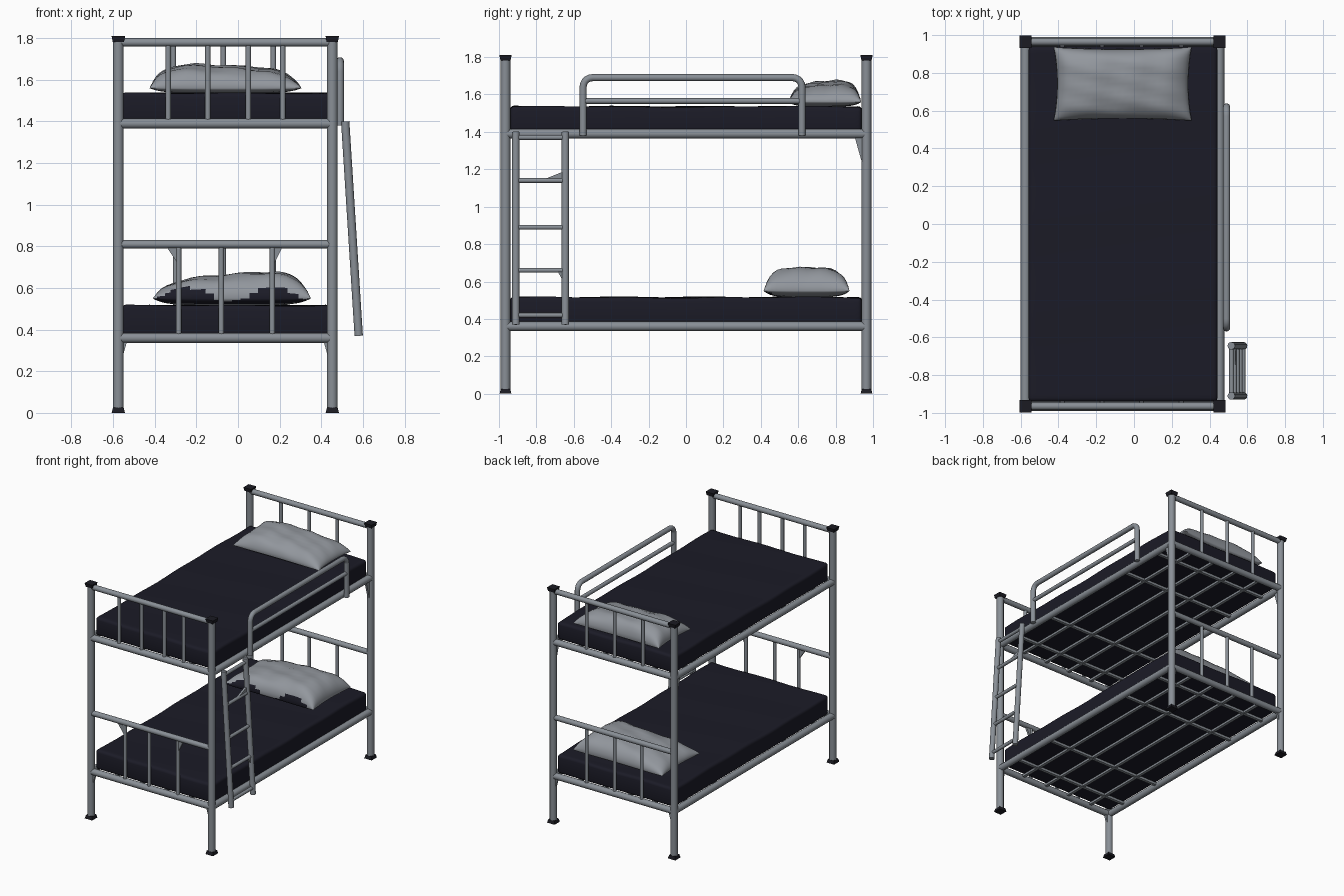
import bpy, bmesh, math
from mathutils import Vector

cube = bpy.data.objects.get("Cube")
if cube:
    bpy.data.objects.remove(cube, do_unlink=True)


def material(name, rgb):
    m = bpy.data.materials.new(name)
    m.use_nodes = True
    m.diffuse_color = (*rgb, 1)
    bsdf = m.node_tree.nodes["Principled BSDF"]
    bsdf.inputs["Base Color"].default_value = (*rgb, 1)
    bsdf.inputs["Roughness"].default_value = 0.7
    return m


METAL = material("grey_metal", (0.25, 0.275, 0.305))
NAVY = material("navy_cloth", (0.011, 0.011, 0.02))
LINEN = material("pale_linen", (0.29, 0.31, 0.34))
RUBBER = material("black_rubber", (0.011, 0.011, 0.016))


def add(name, mesh, *mats, angle=40):
    obj = bpy.data.objects.new(name, mesh)
    bpy.context.collection.objects.link(obj)
    for m in mats:
        mesh.materials.append(m)
    bpy.ops.object.select_all(action="DESELECT")
    obj.select_set(True)
    bpy.context.view_layer.objects.active = obj
    bpy.ops.object.shade_smooth_by_angle(angle=math.radians(angle))
    return obj


def add_bmesh(name, bm, *mats, angle=40):
    bmesh.ops.recalc_face_normals(bm, faces=bm.faces[:])
    mesh = bpy.data.meshes.new(name)
    bm.to_mesh(mesh)
    bm.free()
    return add(name, mesh, *mats, angle=angle)


def tube(name, pts, r):
    """Round steel tube swept along a path."""
    cu = bpy.data.curves.new(name, "CURVE")
    cu.dimensions = "3D"
    cu.bevel_depth, cu.bevel_resolution, cu.use_fill_caps = r, 4, True
    sp = cu.splines.new("POLY")
    sp.points.add(len(pts) - 1)
    for p, co in zip(sp.points, pts):
        p.co = (*co, 1)
    tmp = bpy.data.objects.new(name + "_path", cu)
    bpy.context.collection.objects.link(tmp)
    bpy.context.view_layer.update()
    dg = bpy.context.evaluated_depsgraph_get()
    mesh = bpy.data.meshes.new_from_object(tmp.evaluated_get(dg))
    bpy.data.objects.remove(tmp, do_unlink=True)
    mesh.materials.clear()
    return add(name, mesh, METAL, angle=60)


def block(name, center, size, mat, taper=1.0):
    """Box whose top is scaled by taper."""
    bm = bmesh.new()
    bmesh.ops.create_cube(bm, size=1)
    for v in bm.verts:
        k = taper if v.co.z > 0 else 1
        v.co = Vector((v.co.x * size[0] * k, v.co.y * size[1] * k, v.co.z * size[2])) + Vector(center)
    return add_bmesh(name, bm, mat)


def gusset(name, corner, along, drop):
    """Thin triangular bracket below a rail, reaching along it and down."""
    c, along = Vector(corner), Vector(along)
    side = along.cross(Vector((0, 0, 1))).normalized() * 0.008
    bm = bmesh.new()
    tri = bm.faces.new([bm.verts.new(p - side) for p in (c, c + along, c - Vector((0, 0, drop)))])
    ext = bmesh.ops.extrude_face_region(bm, geom=[tri])["geom"]
    bmesh.ops.translate(bm, vec=side * 2, verts=[e for e in ext if isinstance(e, bmesh.types.BMVert)])
    return add_bmesh(name, bm, METAL)


def mattress(name, z0, z1):
    """Thin soft slab with rounded edges and a faintly rumpled top."""
    bm = bmesh.new()
    bmesh.ops.create_cube(bm, size=1)
    for v in bm.verts:
        v.co = Vector((v.co.x * 1.0 - 0.058, v.co.y * 1.88, v.co.z * (z1 - z0) + (z0 + z1) / 2))
    bmesh.ops.bevel(bm, geom=bm.edges[:], offset=0.02, segments=3, profile=0.5, affect="EDGES")
    for axis, half, n in ((0, 0.46, 10), (1, 0.9, 18)):
        for i in range(n + 1):
            co, no = Vector(), Vector()
            co[axis] = -half + 2 * half * i / n - (0.058 if axis == 0 else 0)
            no[axis] = 1
            bmesh.ops.bisect_plane(bm, geom=bm.verts[:] + bm.edges[:] + bm.faces[:],
                                   plane_co=co, plane_no=no)
    for v in bm.verts:
        if v.co.z > z1 - 0.03:
            v.co.z += 0.005 * math.sin(9 * v.co.y + 5 * v.co.x) * math.cos(7 * v.co.x - 4 * v.co.y)
    return add_bmesh(name, bm, NAVY)


def pillow(name, center, size, tilt, lift, under, tucked=False):
    """Cushion: two domed grids sewn at a pinched edge, with wrinkles."""
    bm = bmesh.new()
    for side in (1, -1):
        grid = bmesh.ops.create_grid(bm, x_segments=28, y_segments=20, size=1)
        for v in grid["verts"]:
            u, w = math.sin(v.co.x * math.pi / 2), math.sin(v.co.y * math.pi / 2)
            dome = max(0, (1 - u ** 4) * (1 - w ** 4)) ** 0.5
            fold = 1 + 0.07 * math.sin(8 * u + 5 * w) * math.cos(6 * w - 3 * u)
            height = (size[2] * fold + tilt * u + lift * w) if side > 0 else -under
            v.co = Vector((u * size[0] / 2 * (1 - 0.05 * (1 - w * w)),
                           w * size[1] / 2 * (1 - 0.06 * (1 - u * u)),
                           height * dome)) + Vector(center)
    bmesh.ops.remove_doubles(bm, verts=bm.verts[:], dist=0.0003)
    if tucked:  # dark blanket folded against the lower front
        for f in bm.faces:
            c = f.calc_center_median() - Vector(center)
            if c.y < -size[1] * 0.38 and c.z < 0.02 + 0.035 * math.sin(15 * c.x - 1.4):
                f.material_index = 1
    return add_bmesh(name, bm, LINEN, NAVY, angle=50)


XR, XL, Y = -0.575, 0.453, 0.965

# Corner posts with feet and caps
for xn, x in (("right", XR), ("left", XL)):
    for yn, y in (("front", -Y), ("back", Y)):
        tag = f"{yn}_{xn}"
        tube(f"{tag}_post", [(x, y, 0.01), (x, y, 1.79)], 0.026)
        block(f"{tag}_foot", (x, y, 0.0125), (0.064, 0.064, 0.025), RUBBER, 0.8)
        block(f"{tag}_cap", (x, y, 1.796), (0.054, 0.054, 0.028), RUBBER, 1.2)
        inward = 0.035 if x < 0 else -0.035
        gusset(f"{tag}_leg_bracket", (x, y, 0.345), (inward * 1.2, 0, 0), 0.15)
    gusset(f"back_{xn}_rail_bracket", (x, Y - 0.02, 1.38), (0, -0.045, 0), 0.16)

# Two bunks: frame, slats, end panels, mattress
BARS = {("lower", "front"): (-0.285, -0.08, 0.165), ("lower", "back"): (-0.3, -0.07, 0.17),
        ("upper", "front"): (-0.335, -0.145, 0.05, 0.215), ("upper", "back"): (-0.31, -0.07, 0.17)}
for level, z, top in (("lower", 0.36, 0.81), ("upper", 1.39, 1.78)):
    for xn, x in (("right", XR), ("left", XL)):
        tube(f"{level}_{xn}_side_rail", [(x, -Y, z), (x, Y, z)], 0.025)
    for yn, y in (("front", -Y), ("back", Y)):
        tube(f"{level}_{yn}_end_rail", [(XR, y, z), (XL, y, z)], 0.024)
        tube(f"{level}_{yn}_top_rail", [(XR, y, top), (XL, y, top)], 0.02)
        for i, x in enumerate(BARS[level, yn]):
            tube(f"{level}_{yn}_bar_{i + 1}", [(x, y, z), (x, y, top)], 0.013)
    for i, x in enumerate((-0.38, -0.17, 0.04, 0.25)):
        block(f"{level}_long_slat_{i + 1}", (x, 0, z + 0.004), (0.022, 1.92, 0.02), METAL)
    for i, y in enumerate((-0.78, -0.42, 0.42, 0.78)):
        block(f"{level}_cross_slat_{i + 1}", (-0.0625, y, z + 0.002), (1.02, 0.022, 0.02), METAL)
    mattress(f"{level}_mattress", z + 0.01, z + (0.155 if level == "lower" else 0.145))
gusset("lower_front_bar_bracket_right", (-0.285, -Y, 0.8), (-0.06, 0, 0), 0.09)
gusset("lower_front_bar_bracket_left", (0.165, -Y, 0.8), (0.05, 0, 0), 0.1)

# Pillows
pillow("upper_pillow", (-0.06, 0.742, 1.56), (0.73, 0.39, 0.105), -0.015, 0.015, 0.025)
pillow("lower_pillow", (-0.03, 0.645, 0.55), (0.76, 0.46, 0.115), 0.03, 0.0, 0.035, True)

# Guard rail: hoop with rounded corners and a middle bar
GX, ga, gb, gz, gr = 0.49, -0.55, 0.62, 1.69, 0.05
hoop = [(GX, ga, 1.38)]
for cy, start in ((ga + gr, 180), (gb - gr, 90)):
    for k in range(6):
        a = math.radians(start - 18 * k)
        hoop.append((GX, cy + gr * math.cos(a), gz - gr + gr * math.sin(a)))
hoop.append((GX, gb, 1.38))
tube("guard_hoop", hoop, 0.019)
tube("guard_middle_bar", [(GX, ga, 1.565), (GX, gb, 1.565)], 0.015)

# Leaning ladder
def ladder_x(z):
    return 0.58 - 0.065 * (z - 0.37) / 1.03

for yn, y in (("front", -0.91), ("back", -0.645)):
    tube(f"ladder_{yn}_rail", [(ladder_x(0.37), y, 0.37), (ladder_x(1.4), y, 1.4)], 0.02)
for i, z in enumerate((0.42, 0.66, 0.89, 1.14, 1.37)):
    tube(f"ladder_rung_{i + 1}", [(ladder_x(z), -0.91, z), (ladder_x(z), -0.645, z)], 0.013)
gusset("ladder_upper_bracket", (ladder_x(1.19), -0.65, 1.19), (0, -0.1, -0.04), 0.05)
gusset("ladder_lower_bracket", (ladder_x(0.66), -0.65, 0.66), (0, -0.04, 0), 0.07)
